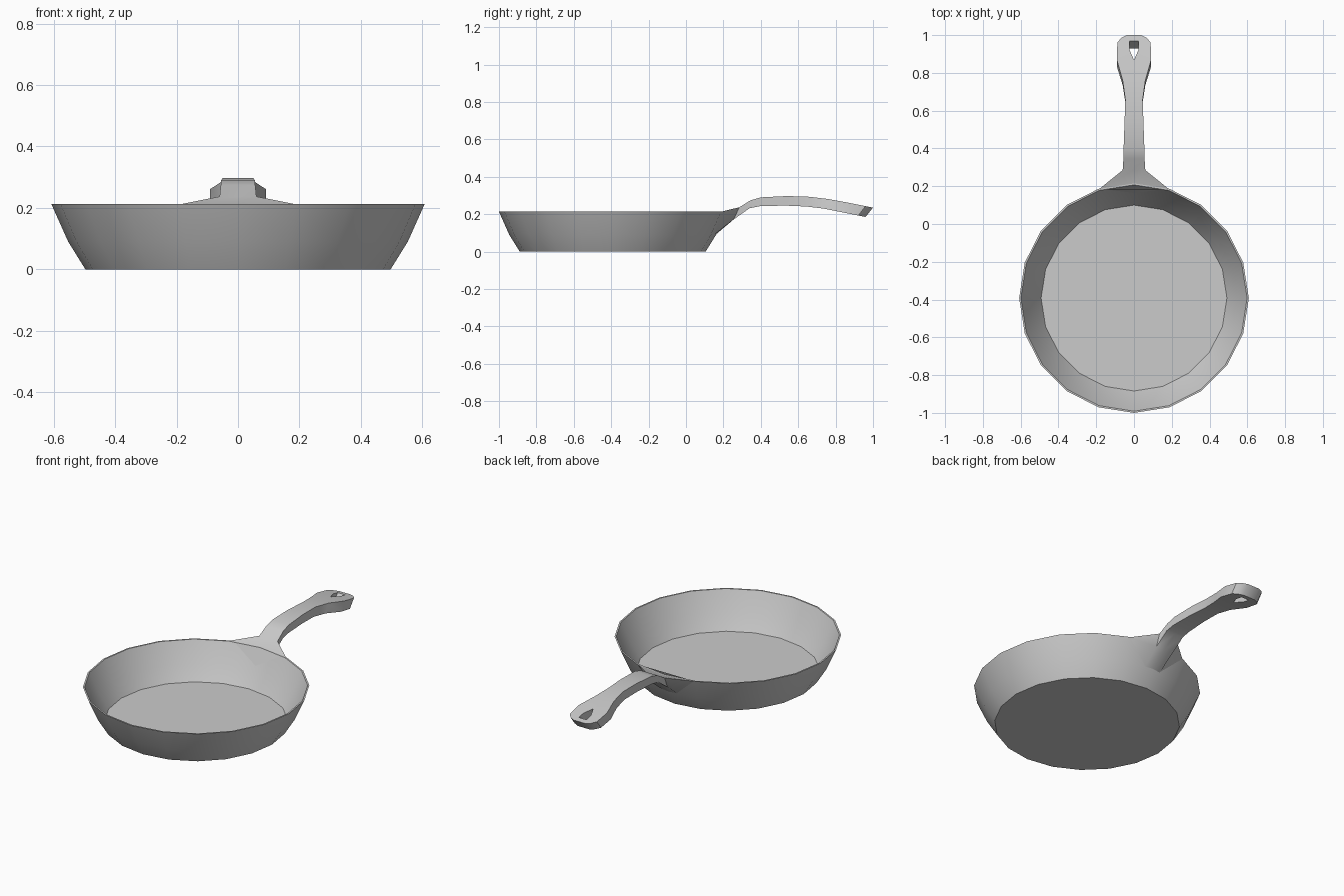
import bpy, bmesh
from math import cos, sin, pi, radians

if "Cube" in bpy.data.objects:
    bpy.data.objects.remove(bpy.data.objects["Cube"])

SIDES = 20
CY = -0.392          # pan centre on y


def make_object(name, verts, faces):
    mesh = bpy.data.meshes.new(name)
    mesh.from_pydata(verts, [], faces)
    bm = bmesh.new()
    bm.from_mesh(mesh)
    bmesh.ops.recalc_face_normals(bm, faces=bm.faces)
    bm.to_mesh(mesh)
    bm.free()
    obj = bpy.data.objects.new(name, mesh)
    bpy.context.collection.objects.link(obj)
    return obj


def bridge(rings, n):
    """Quads joining consecutive rings of n vertices, plus both end caps."""
    faces = [tuple(range(n)), tuple(range((rings - 1) * n, rings * n))]
    for r in range(rings - 1):
        for i in range(n):
            j = (i + 1) % n
            faces.append((r * n + i, r * n + j, (r + 1) * n + j, (r + 1) * n + i))
    return faces


def smooth(obj, angle):
    bpy.ops.object.select_all(action='DESELECT')
    obj.select_set(True)
    bpy.context.view_layer.objects.active = obj
    bpy.ops.object.shade_smooth_by_angle(angle=radians(angle))


# Pan bowl: thin-walled revolved profile (radius, z), outside then inside
profile = [(0.497, 0), (0.553, 0.09), (0.608, 0.213),
           (0.599, 0.213), (0.544, 0.094), (0.492, 0.01)]
verts = [(r * sin(2 * pi * i / SIDES), CY + r * cos(2 * pi * i / SIDES), z)
         for r, z in profile for i in range(SIDES)]
pan = make_object("pan_bowl", verts, bridge(len(profile), SIDES))
smooth(pan, 32)

# Handle: sections (top y, top z, bottom y, bottom z, top half width, bottom half width)
sections = [
    (0.183, 0.212, 0.150, 0.090, 0.187, 0.050),
    (0.285, 0.237, 0.255, 0.172, 0.060, 0.056),
    (0.345, 0.274, 0.340, 0.232, 0.056, 0.056),
    (0.400, 0.290, 0.395, 0.243, 0.055, 0.055),
    (0.540, 0.297, 0.530, 0.246, 0.050, 0.050),
    (0.660, 0.293, 0.645, 0.241, 0.046, 0.046),
    (0.760, 0.281, 0.735, 0.230, 0.060, 0.060),
    (0.870, 0.261, 0.835, 0.210, 0.091, 0.091),
    (0.960, 0.243, 0.921, 0.193, 0.088, 0.088),
    (0.985, 0.238, 0.946, 0.188, 0.068, 0.068),
    (1.000, 0.235, 0.960, 0.185, 0.038, 0.038),
]
verts = []
for k, (yt, zt, yb, zb, wt, wb) in enumerate(sections):
    ct, cb = (0.029, 0.008) if k == 0 else (0, 0)   # root follows the rim
    verts += [(-wt, yt, zt), (0, yt + ct, zt), (wt, yt, zt),
              (wb, yb, zb), (0, yb + cb, zb), (-wb, yb, zb)]
handle = make_object("handle", verts, bridge(len(sections), 6))

# Hanging hole: slanted teardrop cutter
outline = [(-0.025, 0.968), (0.025, 0.968), (0.025, 0.925), (0, 0.868), (-0.025, 0.925)]
verts = []
for t in (-1, 2):
    verts += [(x, y - 0.04 * t, 0.243 - 0.2 * (y - 0.96) - 0.05 * t) for x, y in outline]
cutter = make_object("hole_cutter", verts, bridge(2, 5))
cutter.hide_render = True
cutter.hide_set(True)

mod = handle.modifiers.new("hole", 'BOOLEAN')
mod.operation = 'DIFFERENCE'
mod.solver = 'EXACT'
mod.object = cutter
bpy.context.view_layer.objects.active = handle
bpy.ops.object.modifier_apply(modifier="hole")
bpy.data.objects.remove(cutter)
smooth(handle, 32)
